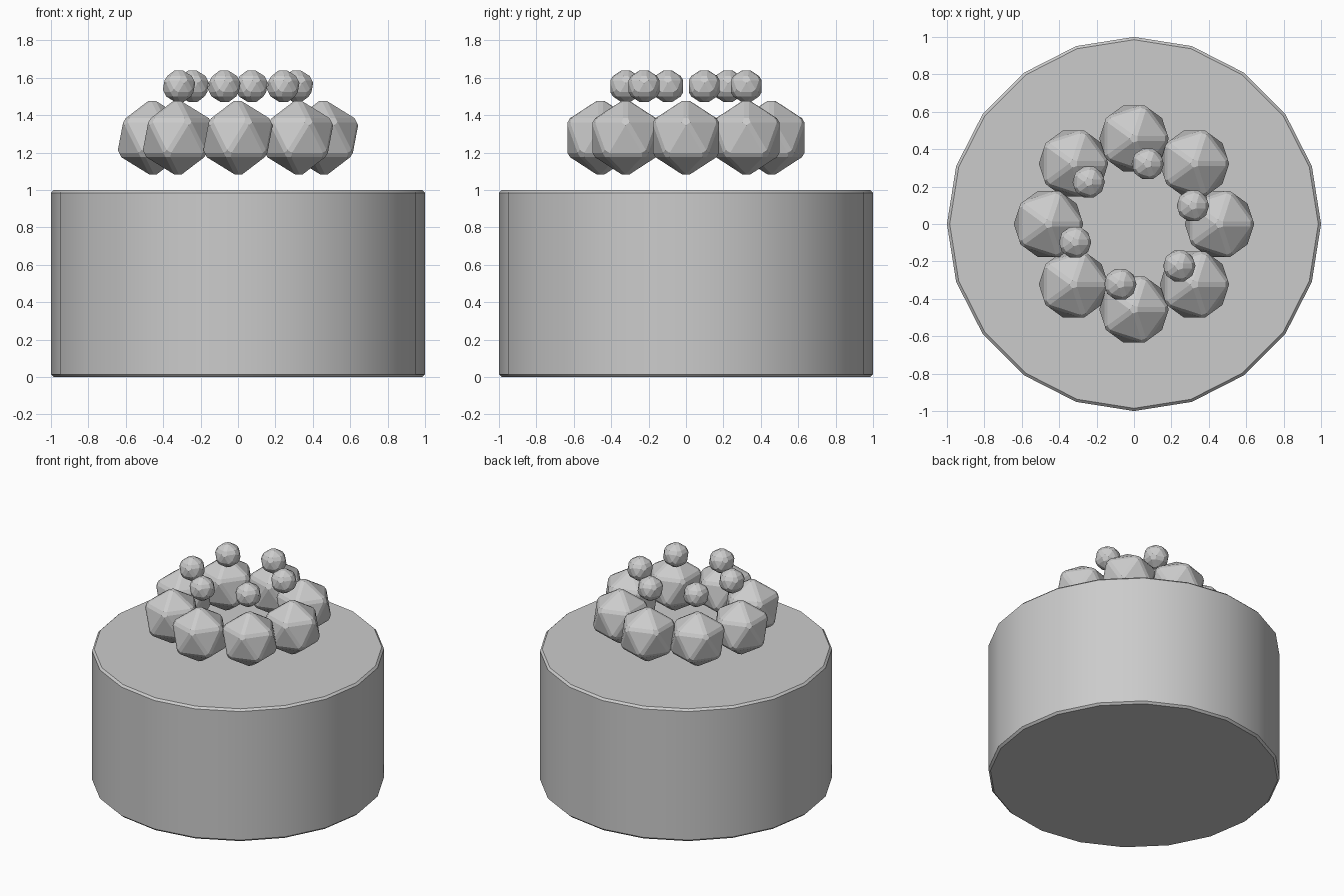
import bpy
from math import cos, sin, tau

if "Cube" in bpy.data.objects:
    bpy.data.objects.remove(bpy.data.objects["Cube"])


def finish(obj, name, width=0.0145):
    """Name the part, chamfer its sharp edges and smooth the shading."""
    obj.name = name
    bpy.ops.object.shade_smooth_by_angle(angle=0.5236)
    bevel = obj.modifiers.new("edge_bevel", "BEVEL")
    bevel.width = width
    bevel.segments = 1
    bevel.limit_method = "ANGLE"
    bevel.angle_limit = 0.5236
    bpy.ops.object.modifier_apply(modifier=bevel.name)
    bpy.ops.object.shade_smooth_by_angle(angle=0.5236)


def ball_ring(name, count, ring_radius, ball_radius, z, start=0.0):
    """Ring of chamfered icosahedral balls, all in the same orientation."""
    for i in range(count):
        a = start + tau * i / count
        bpy.ops.mesh.primitive_ico_sphere_add(
            subdivisions=1, radius=ball_radius,
            location=(ring_radius * cos(a), ring_radius * sin(a), z))
        finish(bpy.context.object, f"{name}_{i + 1}")


# Round base drum, 20 sides
bpy.ops.mesh.primitive_cylinder_add(vertices=20, radius=1, depth=1, location=(0, 0, 0.5))
finish(bpy.context.object, "base_drum")

# Lower ring of large balls, upper ring of small balls
ball_ring("large_ball", 8, 0.457, 0.2135, 1.28)
ball_ring("small_ball", 6, 0.33, 0.103, 1.555, start=0.3)
